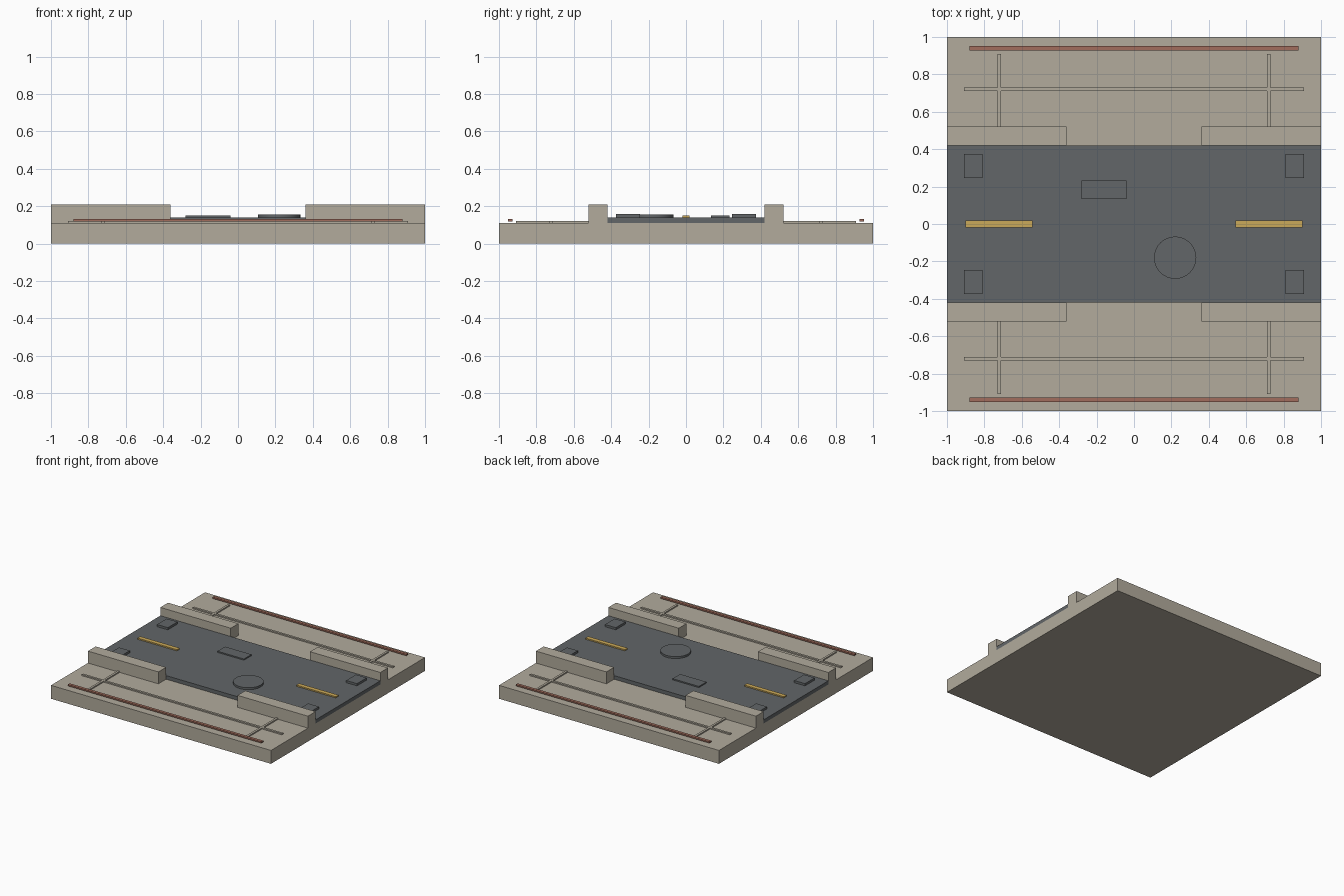
import bpy
import bmesh

if "Cube" in bpy.data.objects:
    bpy.data.objects.remove(bpy.data.objects["Cube"])


def material(name, rgb):
    m = bpy.data.materials.new(name)
    m.diffuse_color = (*rgb, 1)
    m.use_nodes = True
    m.node_tree.nodes["Principled BSDF"].inputs["Base Color"].default_value = m.diffuse_color
    return m


concrete = material("warm_concrete", (0.445, 0.407, 0.335))
asphalt = material("dark_asphalt", (0.122, 0.133, 0.138))
rust = material("rust_red", (0.36, 0.155, 0.11))
yellow = material("lane_yellow", (0.60, 0.40, 0.10))


def finish(bm, name, mat):
    mesh = bpy.data.meshes.new(name)
    bm.to_mesh(mesh)
    bm.free()
    mesh.materials.append(mat)
    obj = bpy.data.objects.new(name, mesh)
    bpy.context.collection.objects.link(obj)
    return obj


def box(name, x, y, z, mat):
    """Box from (min, max) ranges along each axis."""
    bm = bmesh.new()
    bmesh.ops.create_cube(bm, size=1)
    for v in bm.verts:
        for i, (lo, hi) in enumerate((x, y, z)):
            v.co[i] = lo if v.co[i] < 0 else hi
    return finish(bm, name, mat)


def around(c, half):
    return (c - half, c + half)


BASE, ROAD = 0.11, 0.14

# Slab and roadway
box("base_slab", (-1, 1), (-1, 1), (0, BASE), concrete)
box("road_deck", (-1, 1), (-0.42, 0.42), (BASE, ROAD), asphalt)

for sy, side in ((-1, "front"), (1, "back")):
    # Pavement trim along each side
    box(f"{side}_rust_strip", (-0.88, 0.88), around(sy * 0.94, 0.012), (0.119, 0.131), rust)
    box(f"{side}_long_seam", (-0.91, 0.91), around(sy * 0.72, 0.009), (BASE, 0.12), concrete)
    for sx, end in ((-1, "left"), (1, "right")):
        # Low walls, cross seams and deck plates
        box(f"{side}_{end}_wall", around(sx * 0.68, 0.32), around(sy * 0.47, 0.05), (BASE, 0.208), concrete)
        box(f"{side}_{end}_cross_seam", around(sx * 0.72, 0.009), around(sy * 0.715, 0.195), (BASE, 0.12), concrete)
        box(f"{side}_{end}_deck_plate", around(sx * 0.86, 0.049), around(sy * 0.31, 0.063), (ROAD, 0.158), asphalt)

# Centre line dashes
for sx, end in ((-1, "left"), (1, "right")):
    box(f"{end}_lane_dash", around(sx * 0.722, 0.179), around(0, 0.018), (ROAD, 0.15), yellow)

# Road patch and round access cover
box("road_patch", (-0.28, -0.04), (0.134, 0.232), (ROAD, 0.15), asphalt)
bm = bmesh.new()
bmesh.ops.create_cone(bm, cap_ends=True, segments=32, radius1=0.113, radius2=0.113, depth=0.016)
bmesh.ops.translate(bm, verts=bm.verts, vec=(0.22, -0.18, ROAD + 0.008))
cover = finish(bm, "access_cover", asphalt)
bpy.context.view_layer.objects.active = cover
cover.select_set(True)
bpy.ops.object.shade_smooth_by_angle()
